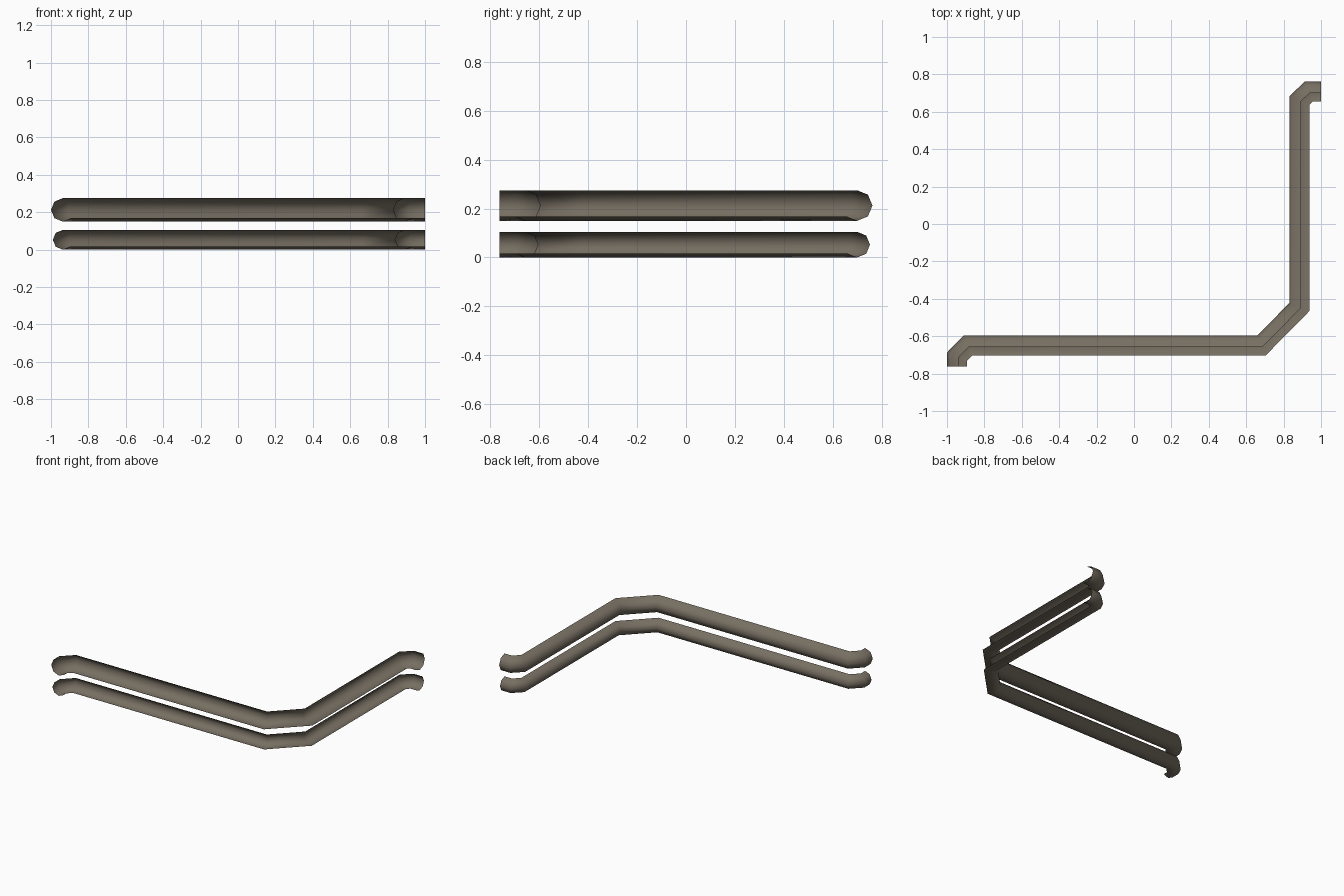
import bpy, math
from mathutils import Vector

if "Cube" in bpy.data.objects:
    bpy.data.objects.remove(bpy.data.objects["Cube"])

mat = bpy.data.materials.new("weathered grey brown")
mat.diffuse_color = (0.18, 0.155, 0.12, 1)
mat.use_nodes = True
mat.node_tree.nodes["Principled BSDF"].inputs["Base Color"].default_value = mat.diffuse_color

# Shared plan path of both rails, from the left end to the back right end
PATH = [Vector(p) for p in [(-.9375, -.762), (-.9375, -.713), (-.883, -.658),
                            (.686, -.658), (.893, -.448), (.893, .656),
                            (.939, .7), (1, .7)]]
# Open octagonal profile: top, round the bulging side, to the lower lip
ANGLES = [math.radians(a) for a in (90, 45, 0, -45, -90, -135)]


def left(a, b):
    d = (b - a).normalized()
    return Vector((-d.y, d.x))


def rail(name, radius, z):
    verts, faces = [], []
    last = len(PATH) - 1
    for i, p in enumerate(PATH):
        n0 = left(PATH[max(i - 1, 0)], PATH[max(i, 1)])
        n1 = left(PATH[min(i, last - 1)], PATH[min(i + 1, last)])
        mitre = (n0 + n1) / (1 + n0.dot(n1))
        for a in ANGLES:
            q = p + mitre * radius * math.cos(a)
            verts.append((q.x, q.y, z + radius * math.sin(a)))
    k = len(ANGLES)
    for i in range(last):
        for j in range(k - 1):
            a = i * k + j
            faces.append((a, a + k, a + k + 1, a + 1)[::-1])
    me = bpy.data.meshes.new(name)
    me.from_pydata(verts, [], faces)
    # Make the faces point to the bulging side
    f = me.polygons[3 * (k - 1) + 1]
    if f.normal.z < 0:
        me.flip_normals()
    me.materials.append(mat)
    for f in me.polygons:
        f.use_smooth = True
    ob = bpy.data.objects.new(name, me)
    bpy.context.collection.objects.link(ob)


rail("upper_rail", .0625, .2125)
rail("lower_rail", .0525, .0525)
